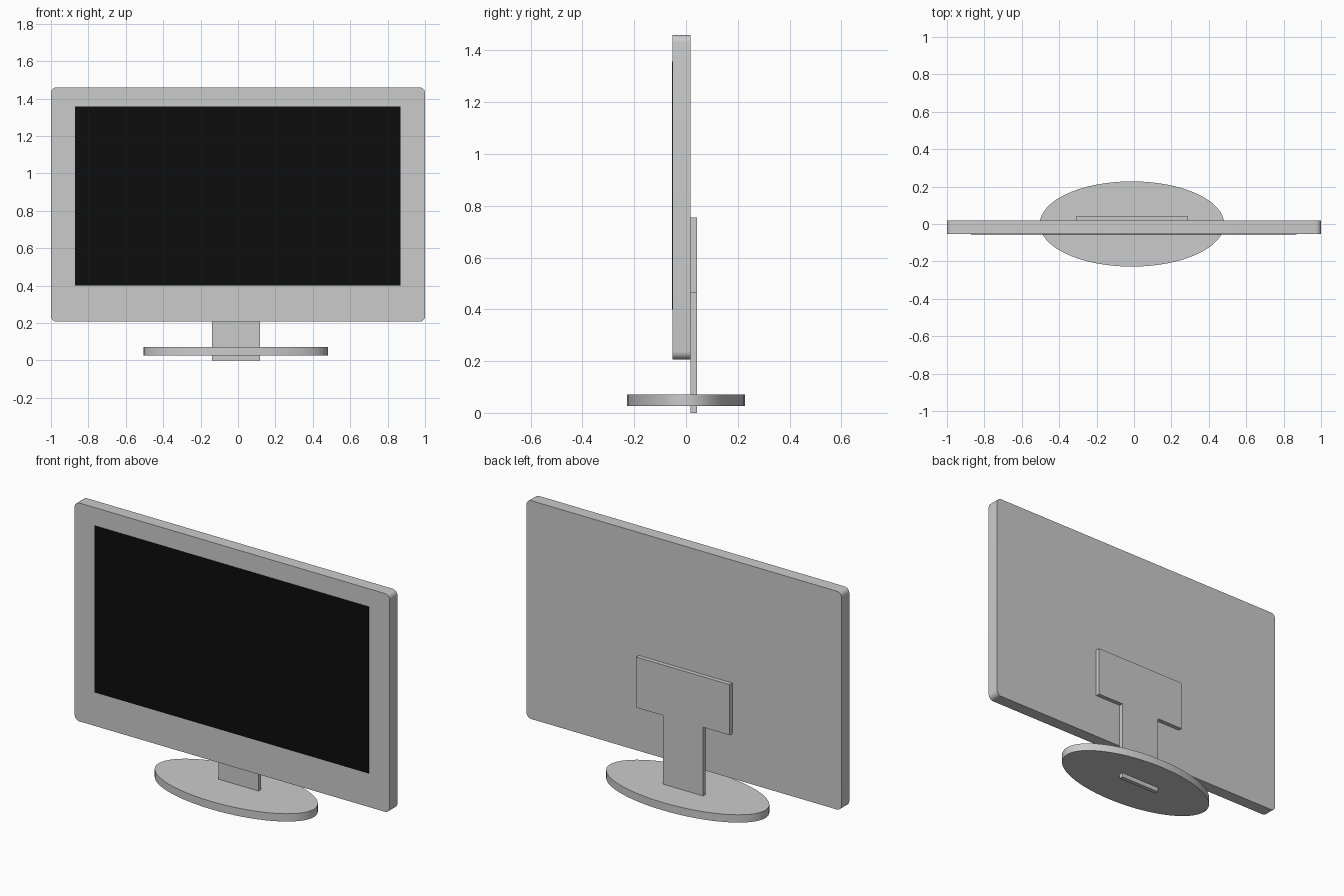
import bpy, bmesh, math
from mathutils import Vector

if "Cube" in bpy.data.objects:
    bpy.data.objects.remove(bpy.data.objects["Cube"], do_unlink=True)


def material(name, value):
    mat = bpy.data.materials.new(name)
    mat.use_nodes = True
    color = (value, value, value, 1)
    mat.diffuse_color = color
    mat.node_tree.nodes["Principled BSDF"].inputs["Base Color"].default_value = color
    return mat


grey = material("light grey plastic", 0.6)
black = material("black screen", 0.004)


def extrude(name, outline, offset, mat, smooth=False):
    """Extrude a closed 3D outline by an offset vector into a solid part."""
    bm = bmesh.new()
    face = bm.faces.new([bm.verts.new(p) for p in outline])
    result = bmesh.ops.extrude_face_region(bm, geom=[face])
    moved = [v for v in result["geom"] if isinstance(v, bmesh.types.BMVert)]
    bmesh.ops.translate(bm, verts=moved, vec=Vector(offset))
    bmesh.ops.recalc_face_normals(bm, faces=bm.faces)
    mesh = bpy.data.meshes.new(name)
    bm.to_mesh(mesh)
    bm.free()
    mesh.materials.append(mat)
    obj = bpy.data.objects.new(name, mesh)
    bpy.context.collection.objects.link(obj)
    if smooth:
        bpy.ops.object.select_all(action="DESELECT")
        obj.select_set(True)
        bpy.context.view_layer.objects.active = obj
        bpy.ops.object.shade_smooth_by_angle(angle=math.radians(40))
    return obj


def rounded_rect(x0, x1, z0, z1, y, radius, steps=6):
    """Upright rectangle outline with rounded corners."""
    corners = [(x1, z1, -1, -1), (x0, z1, 1, -1), (x0, z0, 1, 1), (x1, z0, -1, 1)]
    points = []
    for i, (x, z, sx, sz) in enumerate(corners):
        for k in range(steps + 1):
            a = (i + k / steps) * math.pi / 2
            points.append((x + radius * (sx + math.cos(a)), y,
                           z + radius * (sz + math.sin(a))))
    return points


# Display housing with rounded corners
back = 0.018
front = -0.053
extrude("display_housing", rounded_rect(-1, 1, 0.207, 1.46, front, 0.03),
        (0, back - front, 0), grey, smooth=True)

# Screen plate on the front
left, right, low, high = -0.872, 0.868, 0.4, 1.357
extrude("screen", [(left, front, low), (right, front, low),
                   (right, front, high), (left, front, high)],
        (0, -0.002, 0), black)

# T-shaped stand: narrow neck below a wide mounting plate
neck, plate, shoulder, top = 0.128, 0.297, 0.465, 0.755
half = [(neck, 0), (neck, shoulder), (plate, shoulder), (plate, top)]
shape = half + [(-x, z) for x, z in reversed(half)]
extrude("stand_neck", [(x - 0.01, back, z) for x, z in shape],
        (0, 0.024, 0), grey)

# Oval foot
count = 64
oval = [(0.493 * math.cos(math.tau * i / count) - 0.011,
         0.228 * math.sin(math.tau * i / count), 0.026) for i in range(count)]
extrude("foot", oval, (0, 0, 0.045), grey, smooth=True)
